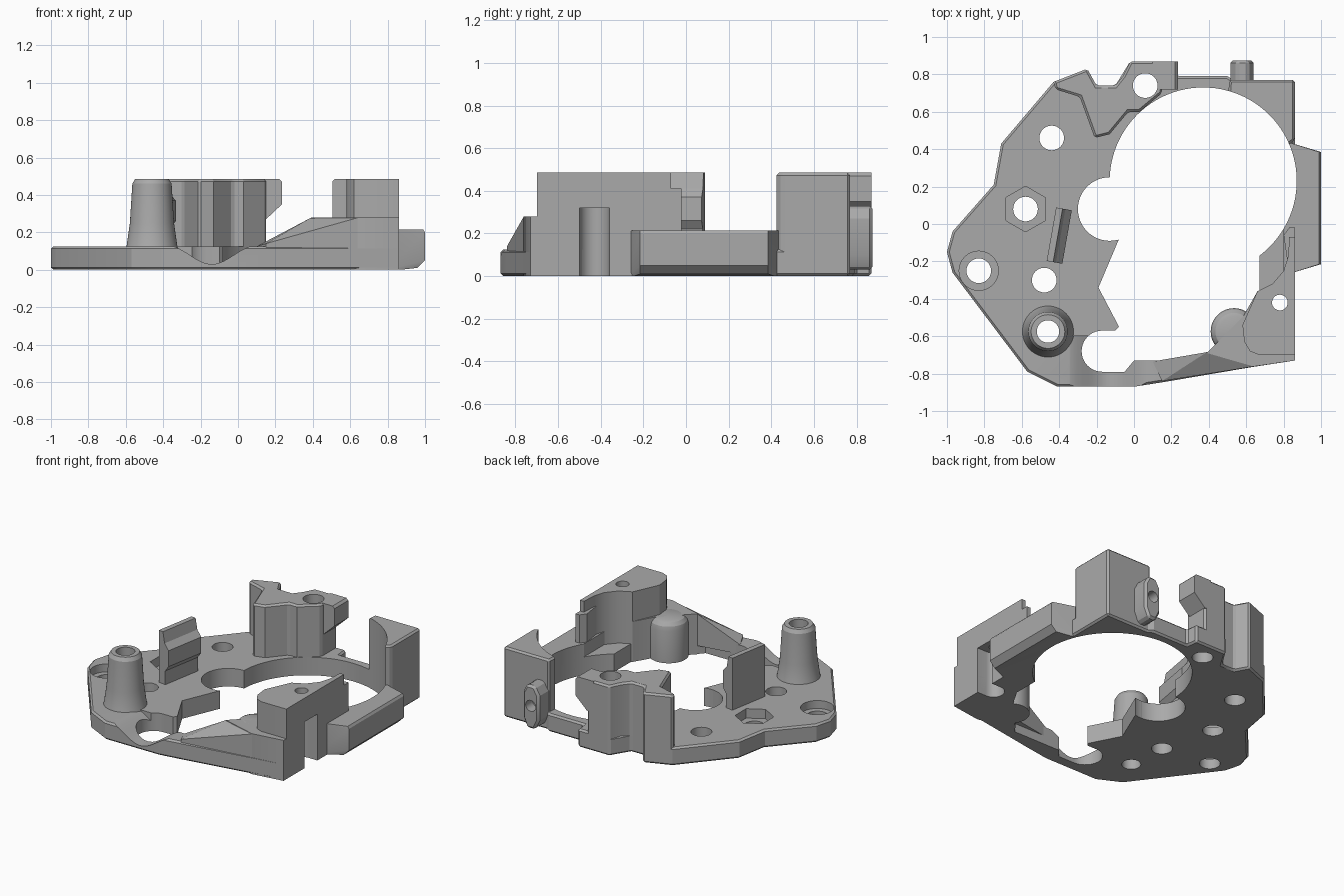
import bpy, bmesh, math
from mathutils import Matrix, Vector

if "Cube" in bpy.data.objects:
    bpy.data.objects.remove(bpy.data.objects["Cube"])

grey = bpy.data.materials.new("plain grey")
grey.use_nodes = True
grey.diffuse_color = (0.4, 0.4, 0.4, 1)
grey.node_tree.nodes["Principled BSDF"].inputs["Base Color"].default_value = (0.4, 0.4, 0.4, 1)
cutters = []


def finish(name, bm, cutter=False):
    bmesh.ops.recalc_face_normals(bm, faces=bm.faces)
    me = bpy.data.meshes.new(name)
    bm.to_mesh(me)
    bm.free()
    me.materials.append(grey)
    ob = bpy.data.objects.new(name, me)
    bpy.context.scene.collection.objects.link(ob)
    if cutter:
        ob.hide_render = True
        cutters.append(ob)
    return ob


def prism(name, outline, z0, z1, cutter=False, matrix=None):
    bm = bmesh.new()
    face = bm.faces.new([bm.verts.new((x, y, z0)) for x, y in outline])
    out = bmesh.ops.extrude_face_region(bm, geom=[face])
    verts = [g for g in out["geom"] if isinstance(g, bmesh.types.BMVert)]
    bmesh.ops.translate(bm, verts=verts, vec=(0, 0, z1 - z0))
    if matrix:
        bm.transform(matrix)
    return finish(name, bm, cutter)


def hull(name, points):
    bm = bmesh.new()
    for p in points:
        bm.verts.new(p)
    bmesh.ops.convex_hull(bm, input=bm.verts)
    return finish(name, bm)


def arc(cx, cy, r, a0=0, a1=360, n=48):
    full = a1 - a0 == 360
    steps = n if full else n + 1
    angles = [math.radians(a0 + (a1 - a0) * i / n) for i in range(steps)]
    return [(cx + r * math.cos(a), cy + r * math.sin(a)) for a in angles]


def drill(name, x, y, r, z0=-0.1, z1=0.7, n=32):
    return prism(name, arc(x, y, r, n=n), z0, z1, True)


def lathe(name, x, y, profile, n=48):
    bm = bmesh.new()
    rings = [[bm.verts.new((px, py, z)) for px, py in arc(x, y, r, n=n)] for r, z in profile]
    for a, b in zip(rings, rings[1:]):
        for i in range(n):
            bm.faces.new((a[i], a[(i + 1) % n], b[(i + 1) % n], b[i]))
    bm.faces.new(rings[0])
    bm.faces.new(rings[-1])
    return finish(name, bm)


def shape(ob, cuts=(), bevel=0.012):
    """Chamfer, cut and shade one part."""
    if bevel:
        m = ob.modifiers.new("chamfer", "BEVEL")
        m.width, m.segments, m.angle_limit = bevel, 1, math.radians(50)
        m.limit_method = "ANGLE"
    for c in cuts:
        m = ob.modifiers.new("cut", "BOOLEAN")
        m.operation, m.solver, m.object = "DIFFERENCE", "EXACT", c
    dg = bpy.context.evaluated_depsgraph_get()
    me = bpy.data.meshes.new_from_object(ob.evaluated_get(dg))
    ob.modifiers.clear()
    ob.data = me
    bpy.ops.object.select_all(action="DESELECT")
    ob.select_set(True)
    bpy.context.view_layer.objects.active = ob
    bpy.ops.object.shade_smooth_by_angle(angle=math.radians(25))


# Cutters for the openings
bore = prism("bore_cutter", arc(0.37, 0.23, 0.5, n=96), -0.1, 0.7, True)
side_bay = drill("side_bay_cutter", -0.13, 0.08, 0.17, n=48)
front_bay = drill("front_bay_cutter", -0.17, -0.68, 0.11, n=40)
opening = prism("opening_cutter", [
    (-0.1, 0.1), (-0.14, -0.09), (-0.08, -0.08), (-0.19, -0.34), (-0.08, -0.55), (-0.1, -0.57),
    (-0.17, -0.57), (-0.17, -0.79), (-0.05, -0.79), (0, -0.73), (0.36, -0.73),
    (0.44, -0.64), (0.58, -0.5), (0.67, -0.36), (0.67, -0.17), (0.4, 0.2)], -0.1, 0.7, True)

# Wavy dip in the front strip, swept along y
wave = [(-0.38 + 0.48 * i / 24, 0.08 - 0.05 * math.cos(2 * math.pi * (i / 24 - 0.5))) for i in range(25)]
to_y = Matrix.Rotation(math.radians(90), 4, "X")
dip = prism("dip_cutter", wave + [(0.1, 0.3), (-0.38, 0.3)], 0.6, 1.0, True, to_y)

# Screw holes, counterbore and nut pocket
holes = [drill("hole_cutter", x, y, 0.066) for x, y in
         [(-0.44, 0.46), (-0.58, 0.08), (-0.83, -0.25), (-0.48, -0.3), (0.06, 0.74)]]
post_hole = drill("post_hole_cutter", -0.46, -0.575, 0.06)
counterbore = drill("counterbore_cutter", -0.83, -0.25, 0.105, 0.07)
nut_pocket = prism("nut_cutter", arc(-0.58, 0.08, 0.122, 30, 390, 6), 0.06, 0.3, True)
pin_hole = drill("pin_hole_cutter", 0.78, -0.42, 0.042)
slot = prism("slot_cutter", arc(0.79, -0.43, 0.07, 90, 270, 16) + [(0.95, -0.5), (0.95, -0.36)],
             -0.1, 0.32, True)

# Base plate
plate = prism("base_plate", [
    (-1, -0.15), (-0.97, -0.26), (-0.57, -0.79), (-0.41, -0.87), (0, -0.87), (0.16, -0.845),
    (0.63, -0.765), (0.86, -0.73), (0.86, 0.77), (0.53, 0.77), (0.5, 0.79), (0.23, 0.79),
    (0.22, 0.87), (-0.02, 0.87), (-0.1, 0.74), (-0.2, 0.74), (-0.25, 0.83), (-0.43, 0.76),
    (-0.71, 0.43), (-0.75, 0.21), (-0.97, -0.04)], 0, 0.125)
shape(plate, [bore, side_bay, front_bay, opening, dip, counterbore, nut_pocket,
              post_hole, pin_hole, slot] + holes)

# Tapered hollow post
post = lathe("post", -0.46, -0.575, [(0.145, 0.1), (0.135, 0.13), (0.118, 0.25), (0.105, 0.46), (0.09, 0.485)])
shape(post, [post_hole], 0)

# Upright clip with a thicker lip
clip_profile = [(-0.03, 0.05), (-0.03, 0.485), (0.005, 0.485), (0.02, 0.41), (0.055, 0.37),
                (0.055, 0.26), (0.025, 0.22), (0.025, 0.05)]
clip = prism("upright_clip", clip_profile, -0.145, 0.145, False,
             Matrix.Translation((-0.412, -0.06, 0)) @ Matrix.Rotation(math.radians(-10), 4, "Z") @ to_y)
shape(clip, bevel=0)

# Tall rear block with wing and overhanging ledge
wing = [(-0.02, 0.75), (-0.1, 0.74), (-0.2, 0.74), (-0.25, 0.83), (-0.43, 0.76), (-0.42, 0.72),
        (-0.29, 0.68), (-0.21, 0.46), (-0.13, 0.48), (-0.03, 0.6), (0.03, 0.6)]
rear = prism("rear_block", [(0.15, 0.7), (0.15, 0.87), (-0.02, 0.87), (-0.06, 0.79)] + wing[1:], 0, 0.485)
shape(rear, [bore, holes[-1]])
ledge = hull("rear_ledge", [(x, y, z) for y in (0.72, 0.87)
                            for x, z in [(0.1, 0.485), (0.22, 0.485), (0.235, 0.47), (0.235, 0.35),
                                         (0.18, 0.32), (0.15, 0.27), (0.1, 0.27)]])
shape(ledge, [bore, holes[-1]], 0)

# Rear corner wall
corner = prism("rear_corner_wall", [(0.51, 0.77), (0.86, 0.77), (0.86, 0.45), (0.8, 0.4), (0.5, 0.65)], 0, 0.485)
shape(corner, [bore])

# Pierced knob on the rear wall
knob_hole = prism("knob_hole_cutter", arc(0.577, 0.19, 0.038, n=24), -1, -0.8, True, to_y)
ring = [(0.515, 0.1), (0.55, 0.03), (0.61, 0.03), (0.64, 0.1), (0.64, 0.27), (0.61, 0.33), (0.55, 0.33), (0.515, 0.27)]
knob = prism("rear_knob", ring, -0.875, -0.73, False, to_y)
shape(knob, [knob_hole], 0.015)

# Side rim with chamfered underside
rim = hull("side_rim", [(x, y * s + 0.085, z) for s in (-1, 1)
                        for x, y, z in [(0.8, 0.36, 0), (0.8, 0.36, 0.215), (0.87, 0.33, 0),
                                        (0.87, 0.33, 0.215), (0.99, 0.3, 0.215), (1, 0.3, 0.2),
                                        (1, 0.3, 0.05), (0.96, 0.3, 0.01)]])
shape(rim, [bore], 0)

# Front corner: low wall, ramp, rounded bump and tall block
low = prism("front_low_wall", [(0.39, -0.69), (0.64, -0.762), (0.86, -0.73), (0.86, -0.36),
                               (0.66, -0.36), (0.58, -0.5), (0.44, -0.64)], 0, 0.28)
shape(low, [pin_hole, slot], 0)
ramp = hull("front_ramp", [(x, y, z) for x, y, top in
                           [(0.15, -0.84, 0.14), (0.64, -0.762, 0.14), (0.39, -0.685, 0.278),
                            (0.1, -0.735, 0.125), (0.36, -0.73, 0.14)] for z in (0.06, top)]
            + [(0.64, -0.762, 0.278)])
shape(ramp, bevel=0)
bump = lathe("front_bump", 0.535, -0.575,
             [(0.125, 0), (0.125, 0.22), (0.118, 0.25), (0.1, 0.272), (0.08, 0.28)])
shape(bump, bevel=0)
tall = prism("front_tall_block", [
    (0.66, -0.36), (0.58, -0.54), (0.59, -0.63), (0.62, -0.68), (0.67, -0.7), (0.86, -0.7),
    (0.86, -0.07), (0.83, -0.07), (0.825, -0.17), (0.8, -0.25), (0.74, -0.32)], 0, 0.485)
shape(tall, [pin_hole, slot], 0)
pillar = prism("front_pillar", [(0.8, -0.06), (0.83, -0.02), (0.86, -0.02), (0.86, -0.2), (0.82, -0.2)], 0, 0.41)
shape(pillar, [bore], 0)

for c in cutters:
    bpy.data.objects.remove(c)
